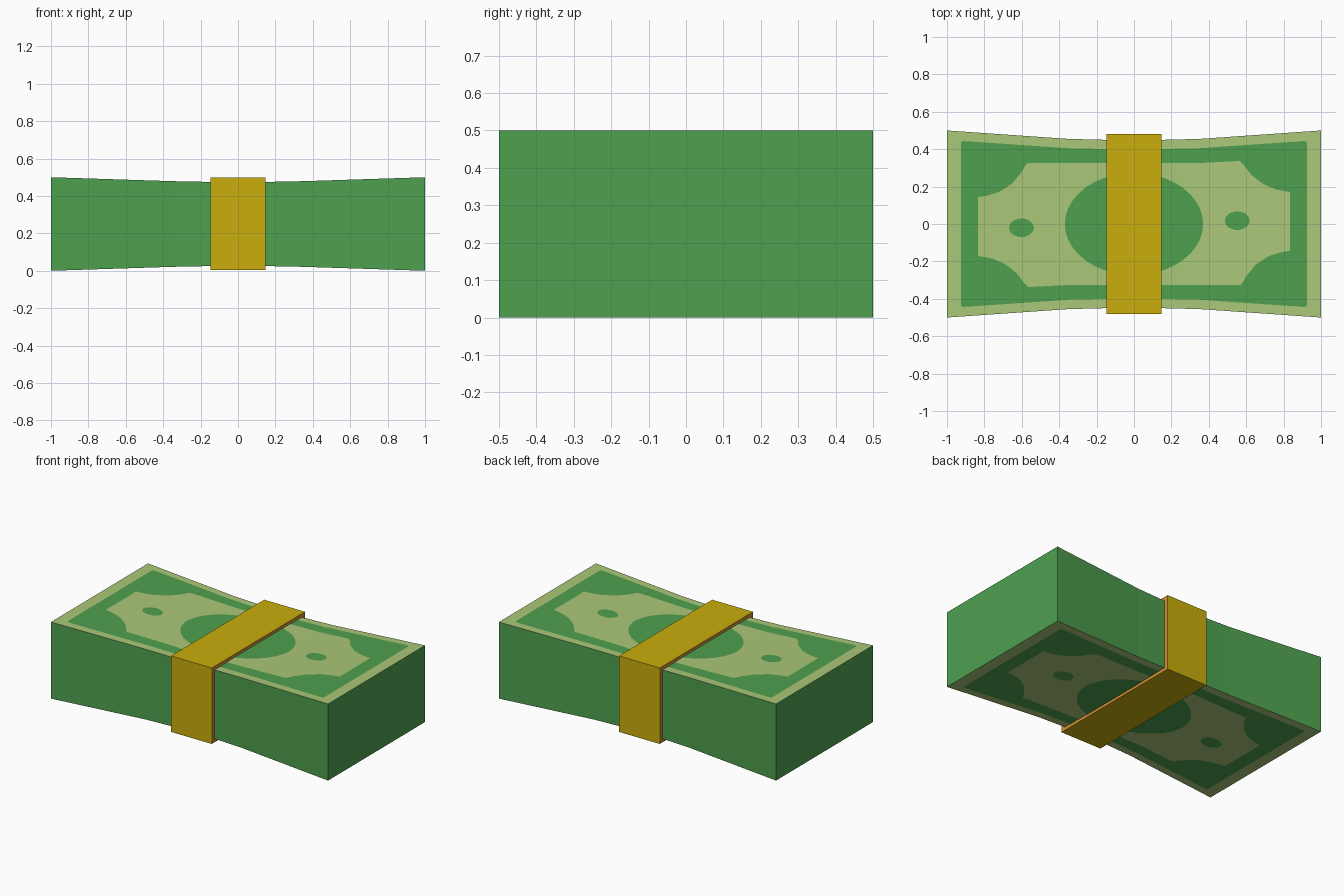
import bpy, bmesh, math

if "Cube" in bpy.data.objects:
    bpy.data.objects.remove(bpy.data.objects["Cube"])

def material(name, rgb):
    m = bpy.data.materials.new(name)
    m.diffuse_color = (*rgb, 1)
    m.use_nodes = True
    m.node_tree.nodes["Principled BSDF"].inputs["Base Color"].default_value = m.diffuse_color
    return m

DARK = material("note green", (0.077, 0.352, 0.078))
PALE = material("pale green", (0.407, 0.578, 0.190))
GOLD = material("band yellow", (0.584, 0.423, 0.004))
EDGE = material("band edge orange", (0.63, 0.28, 0.03))

# (x, half width, pinch of top and bottom) from the end to the middle
STATIONS = [(1.0, 0.5, 0.0), (0.35, 0.455, 0.021), (0.15, 0.45, 0.025)]

def pinch(x):
    x = abs(x)
    for (x1, _, p1), (x0, _, p0) in zip(STATIONS, STATIONS[1:]):
        if x >= x0:
            return p0 + (p1 - p0) * (x - x0) / (x1 - x0)
    return STATIONS[-1][2]

def finish(bm, name, mats):
    me = bpy.data.meshes.new(name)
    bm.to_mesh(me)
    bm.free()
    for m in mats:
        me.materials.append(m)
    ob = bpy.data.objects.new(name, me)
    bpy.context.collection.objects.link(ob)
    return ob

# Stack of notes: rectangular sections lofted along x
bm = bmesh.new()
sections = [(-x, w, p) for x, w, p in STATIONS] + STATIONS[::-1]
rings = [[bm.verts.new((x, sy * w, p if low else 0.5 - p))
          for sy, low in ((-1, 1), (1, 1), (1, 0), (-1, 0))] for x, w, p in sections]
for a, b in zip(rings, rings[1:]):
    for i in range(4):
        j = (i + 1) % 4
        f = bm.faces.new((a[i], a[j], b[j], b[i]))
        f.material_index = 1 if i in (0, 2) else 0   # pale top and bottom
bm.faces.new(rings[0])
bm.faces.new(rings[-1][::-1])
bmesh.ops.recalc_face_normals(bm, faces=bm.faces)
finish(bm, "note_stack", [DARK, PALE])

def printed(name, outline, layer, mat):
    """Thin printed shape that follows the top or bottom of the stack."""
    for side in ("top", "bottom"):
        bm = bmesh.new()
        f = bm.faces.new([bm.verts.new((x, y, 0)) for x, y in outline])
        f.normal_update()
        if (f.normal.z > 0) != (side == "top"):
            f.normal_flip()
        bmesh.ops.triangulate(bm, faces=bm.faces[:])
        for x in (-0.35, -0.15, 0.15, 0.35):
            bmesh.ops.bisect_plane(bm, geom=bm.verts[:] + bm.edges[:] + bm.faces[:],
                                   plane_co=(x, 0, 0), plane_no=(1, 0, 0))
        for v in bm.verts:
            h = pinch(v.co.x) - 0.0015 * layer
            v.co.z = 0.5 - h if side == "top" else h
        finish(bm, f"{name}_{side}", [mat])

def spun(points):
    """Complete an outline by turning it half way round."""
    return points + [(-x, -y) for x, y in points]

def ellipse(cx, cy, rx, ry, n):
    return [(cx + rx * math.cos(math.tau * i / n), cy + ry * math.sin(math.tau * i / n))
            for i in range(n)]

# Printed border, inner field, portrait oval and dots
border = [(0.926, -0.43), (0.926, 0.43), (0.92, 0.442), (0.905, 0.443),
          (0.35, 0.405), (0.15, 0.401), (-0.15, 0.401), (-0.35, 0.405),
          (-0.905, 0.443), (-0.92, 0.442)]
printed("border", spun(border), 1, DARK)
field = [(0.834, -0.144), (0.834, 0.171), (0.76, 0.184), (0.69, 0.214), (0.63, 0.26),
         (0.585, 0.318), (0.565, 0.337), (0.35, 0.326), (-0.35, 0.326), (-0.572, 0.326),
         (-0.60, 0.28), (-0.65, 0.218), (-0.72, 0.172), (-0.79, 0.15)]
printed("inner_field", spun(field), 2, PALE)
printed("oval", ellipse(0, 0, 0.37, 0.273, 40), 3, DARK)
printed("left_dot", ellipse(-0.602, -0.02, 0.067, 0.05, 14), 3, DARK)
printed("right_dot", ellipse(0.552, 0.018, 0.067, 0.05, 14), 3, DARK)

# Paper band: rectangular sleeve with orange cut edges
bm = bmesh.new()
def loop(x, w, z0, z1):
    return [bm.verts.new((x, y, z)) for y, z in ((-w, z0), (w, z0), (w, z1), (-w, z1))]
loops = [loop(-0.147, 0.48, 0.003, 0.499), loop(0.147, 0.48, 0.003, 0.499),
         loop(0.147, 0.445, 0.03, 0.47), loop(-0.147, 0.445, 0.03, 0.47)]
for k in range(4):
    a, b = loops[k], loops[(k + 1) % 4]
    for i in range(4):
        j = (i + 1) % 4
        f = bm.faces.new((a[i], a[j], b[j], b[i]))
        f.material_index = k % 2
bmesh.ops.recalc_face_normals(bm, faces=bm.faces)
finish(bm, "paper_band", [GOLD, EDGE])
